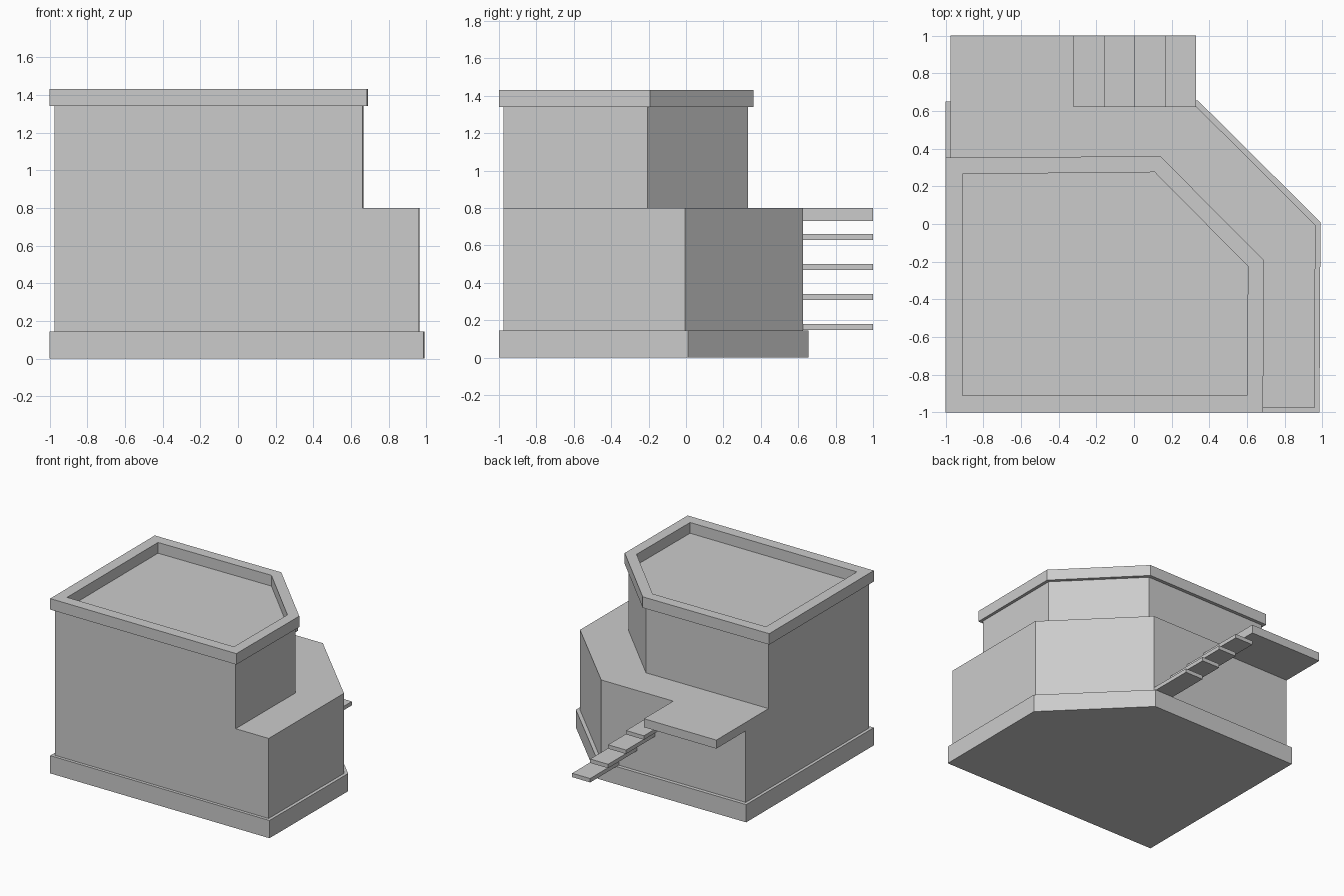
import bpy
import bmesh

cube = bpy.data.objects.get("Cube")
if cube:
    bpy.data.objects.remove(cube, do_unlink=True)

grey = bpy.data.materials.new("plain_grey")
grey.use_nodes = True
grey.diffuse_color = (0.6, 0.6, 0.6, 1)
grey.node_tree.nodes["Principled BSDF"].inputs["Base Color"].default_value = (0.6, 0.6, 0.6, 1)


def finish(name, bm):
    bmesh.ops.recalc_face_normals(bm, faces=bm.faces)
    mesh = bpy.data.meshes.new(name)
    bm.to_mesh(mesh)
    bm.free()
    mesh.materials.append(grey)
    obj = bpy.data.objects.new(name, mesh)
    bpy.context.collection.objects.link(obj)
    return obj


def prism(name, outline, z0, z1):
    """Extrude a plan outline from z0 to z1."""
    bm = bmesh.new()
    face = bm.faces.new([bm.verts.new((x, y, z0)) for x, y in outline])
    top = bmesh.ops.extrude_face_region(bm, geom=[face])["geom"]
    verts = [v for v in top if isinstance(v, bmesh.types.BMVert)]
    bmesh.ops.translate(bm, verts=verts, vec=(0, 0, z1 - z0))
    return finish(name, bm)


def ring(name, outer, inner, z0, z1):
    """Closed wall between two outlines with matching corners."""
    bm = bmesh.new()
    loops = [[bm.verts.new((x, y, z)) for x, y in pts]
             for pts, z in ((outer, z0), (outer, z1), (inner, z1), (inner, z0))]
    n = len(outer)
    for k in range(4):
        a, b = loops[k], loops[(k + 1) % 4]
        for i in range(n):
            j = (i + 1) % n
            bm.faces.new((a[i], a[j], b[j], b[i]))
    return finish(name, bm)


def box(name, x0, x1, y0, y1, z0, z1):
    return prism(name, [(x0, y0), (x1, y0), (x1, y1), (x0, y1)], z0, z1)


# Plinth and lower storey, each with one cut corner at the back left
prism("plinth", [(-1, -1), (0.985, -1), (0.99, 0.01), (0.34, 0.655), (-1, 0.65)], 0, 0.145)
prism("lower_storey", [(-0.975, -0.975), (0.96, -0.975), (0.963, -0.005),
                       (0.33, 0.625), (-0.975, 0.62)], 0.145, 0.8)

# Upper storey, whose top is the sunken roof floor
prism("upper_storey", [(-0.975, -0.975), (0.662, -0.975), (0.665, -0.205),
                       (0.13, 0.332), (-0.975, 0.325)], 0.8, 1.342)

# Overhanging parapet around the roof
ring("parapet",
     [(-1, -1), (0.685, -1), (0.69, -0.193), (0.14, 0.36), (-1, 0.352)],
     [(-0.91, -0.91), (0.6, -0.91), (0.605, -0.225), (0.11, 0.275), (-0.91, 0.265)],
     1.34, 1.43)

# Rear landing and the floating treads that lead up to it
box("landing", -0.975, -0.32, 0.62, 1, 0.73, 0.8)
tread_width = 0.1625
for i in range(4):
    x = 0.33 - i * tread_width
    z = 0.148 + i * 0.16
    box(f"stair_tread_{i + 1}", x - tread_width, x, 0.62, 1, z, z + 0.032)
